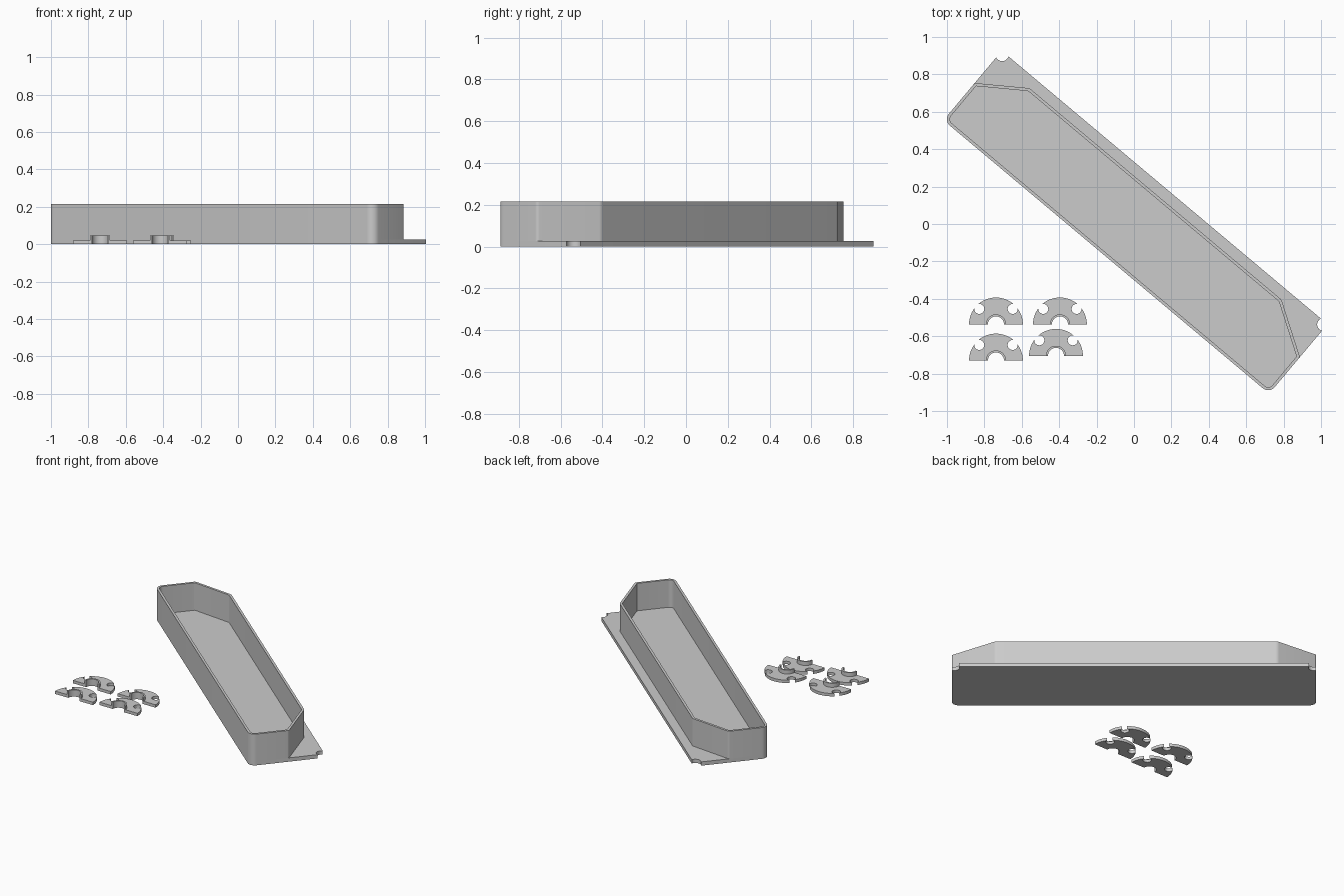
import bpy, bmesh, math
from mathutils import Vector

if "Cube" in bpy.data.objects:
    bpy.data.objects.remove(bpy.data.objects["Cube"])

grey = bpy.data.materials.new("light grey")
grey.diffuse_color = (0.6, 0.6, 0.6, 1)
grey.use_nodes = True
grey.node_tree.nodes["Principled BSDF"].inputs["Base Color"].default_value = grey.diffuse_color


def arc(c, r, a0, a1, n=8):
    """Points on an arc, angles in degrees."""
    return [Vector((c[0] + r * math.cos(math.radians(a0 + (a1 - a0) * i / n)),
                    c[1] + r * math.sin(math.radians(a0 + (a1 - a0) * i / n))))
            for i in range(n + 1)]


def bitten_arc(c, r, a0, a1, at, d, bite):
    """Counter-clockwise arc with a round notch cut in at one angle."""
    h = math.degrees(math.acos((r * r + d * d - bite * bite) / (2 * r * d)))
    t = math.radians(at)
    n = Vector((c[0] + d * math.cos(t), c[1] + d * math.sin(t)))
    ends = arc(c, r, at - h, at + h, 1)
    s, e = [math.degrees(math.atan2(p.y - n.y, p.x - n.x)) for p in ends]
    sweep = (s - e) % 360
    return (arc(c, r, a0, at - h)[:-1] + arc(n, bite, s, s - sweep, 14)
            + arc(c, r, at + h, a1)[1:])


def rounded(corners, n=8):
    """Counter-clockwise outline from (x, y, corner radius)."""
    out = []
    for i, (x, y, r) in enumerate(corners):
        p = Vector((x, y))
        a = (Vector(corners[i - 1][:2]) - p).normalized()
        b = (Vector(corners[(i + 1) % len(corners)][:2]) - p).normalized()
        half = a.angle(b) / 2
        c = p + (a + b).normalized() * r / math.sin(half)
        turn = 180 - math.degrees(2 * half)
        a0 = math.degrees(math.atan2(-a.y, -a.x)) - 90
        out += arc(c, r, a0, a0 + turn, n)
    return out


def inset(corners, t):
    """Move every edge of a convex outline inwards by t."""
    out = []
    for i, (x, y, r) in enumerate(corners):
        p = Vector((x, y))
        a = (Vector(corners[i - 1][:2]) - p).normalized()
        b = (Vector(corners[(i + 1) % len(corners)][:2]) - p).normalized()
        q = p + (a + b).normalized() * t / math.sin(a.angle(b) / 2)
        out.append((q.x, q.y, max(r - t, 0.004)))
    return out


def finish(name, bm, loc, turn):
    bmesh.ops.recalc_face_normals(bm, faces=bm.faces)
    me = bpy.data.meshes.new(name)
    bm.to_mesh(me)
    bm.free()
    me.materials.append(grey)
    ob = bpy.data.objects.new(name, me)
    bpy.context.collection.objects.link(ob)
    ob.location = (loc[0], loc[1], 0)
    ob.rotation_euler.z = math.radians(turn)
    bpy.ops.object.select_all(action='DESELECT')
    ob.select_set(True)
    bpy.context.view_layer.objects.active = ob
    bpy.ops.object.shade_smooth_by_angle(angle=math.radians(30))
    return ob


def slab(name, pts, z0, z1, loc=(0, 0), turn=0):
    """Solid prism from an outline."""
    bm = bmesh.new()
    lo = [bm.verts.new((p.x, p.y, z0)) for p in pts]
    hi = [bm.verts.new((p.x, p.y, z1)) for p in pts]
    bm.faces.new(lo)
    bm.faces.new(hi)
    for i in range(len(pts)):
        bm.faces.new((lo[i - 1], lo[i], hi[i], hi[i - 1]))
    return finish(name, bm, loc, turn)


def wall(name, outer, inner, z0, z1, loc=(0, 0), turn=0):
    """Closed wall between two matching outlines."""
    bm = bmesh.new()
    rows = [[bm.verts.new((p.x, p.y, z)) for p in pts]
            for pts, z in ((outer, z0), (outer, z1), (inner, z1), (inner, z0))]
    for k in range(4):
        a, b = rows[k - 1], rows[k]
        for i in range(len(a)):
            bm.faces.new((a[i - 1], a[i], b[i], b[i - 1]))
    return finish(name, bm, loc, turn)


TURN = -40
L, BACK, FRONT, R = 1.137, 0.255, -0.23, 0.045
BASE, TOP = 0.026, 0.215

# Base plate: rounded front corners, notched back corners
plate = arc((-L + R, FRONT + R), R, 180, 270) + arc((L - R, FRONT + R), R, 270, 360)
plate += bitten_arc((L - 0.05, BACK - 0.05), 0.05, 0, 90, 45, 0.05, 0.035)
plate += bitten_arc((-L + 0.05, BACK - 0.05), 0.05, 90, 180, 135, 0.05, 0.035)
slab("base_plate", plate, 0, BASE, turn=TURN)

# Tray wall with two slanted back corners
corners = [(-L, FRONT, R), (L, FRONT, R), (L, 0.025, 0.02),
           (0.864, 0.197, 0.04), (-0.895, 0.197, 0.04), (-L, 0.03, 0.02)]
wall("tray_wall", rounded(corners), rounded(inset(corners, 0.016)), BASE, TOP, turn=TURN)

# Four notched half discs, each with a raised collar around its hole
half = bitten_arc((0, 0), 0.144, 0, 90, 43, 0.122, 0.027)[:-1]
half += bitten_arc((0, 0), 0.144, 90, 180, 137, 0.122, 0.027)
half += arc((0, 0), 0.054, 180, 0, 20)
collar = arc((0, 0), 0.054, 0, 180, 20) + arc((0, 0), 0.043, 180, 0, 20)
for i, at in enumerate([(-0.738, -0.537), (-0.396, -0.537),
                        (-0.738, -0.73), (-0.417, -0.705)], 1):
    slab(f"half_disc_{i}", half, 0, 0.02, at)
    slab(f"collar_{i}", collar, 0, 0.047, at)
